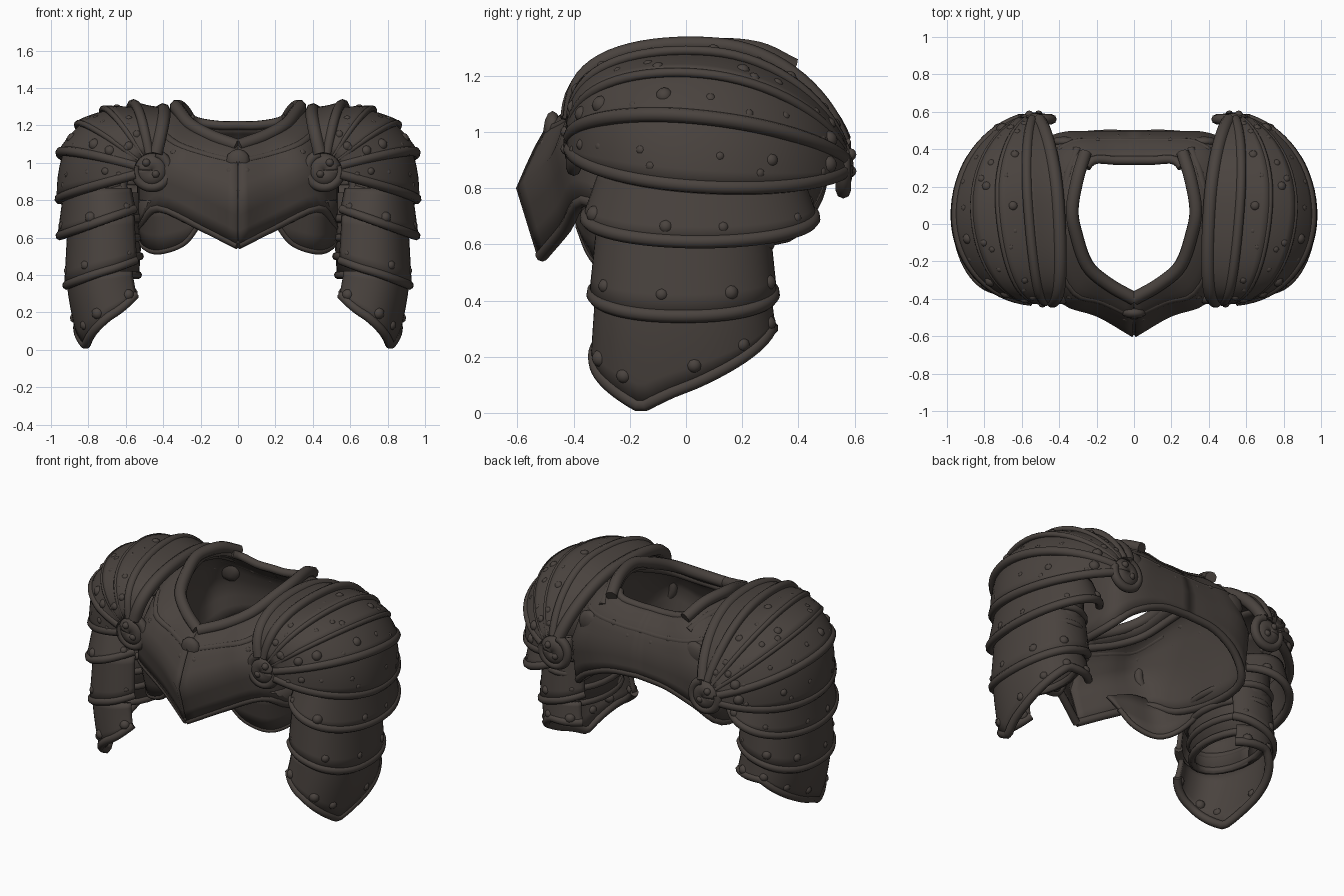
import bpy, bmesh, math, random
from mathutils import Vector, Matrix

if "Cube" in bpy.data.objects:
    bpy.data.objects.remove(bpy.data.objects["Cube"])

random.seed(4)
mat = bpy.data.materials.new("dark_brown_leather")
mat.diffuse_color = (0.068, 0.056, 0.049, 1)
mat.use_nodes = True
mat.node_tree.nodes["Principled BSDF"].inputs["Base Color"].default_value = mat.diffuse_color
studs = []  # (position, radius) of every rivet on the +x side


def finish(ob, mirror=True, thick=0.0, angle=50):
    ob.data.materials.append(mat)
    if thick:
        m = ob.modifiers.new("thickness", 'SOLIDIFY')
        m.thickness, m.offset = thick, 0
    if mirror:
        m = ob.modifiers.new("mirror", 'MIRROR')
        m.merge_threshold = 0.002
    select(ob)
    bpy.ops.object.shade_smooth_by_angle(angle=math.radians(angle))


def select(ob):
    for o in bpy.context.selected_objects:
        o.select_set(False)
    ob.select_set(True)
    bpy.context.view_layer.objects.active = ob


def spline(pts, n=4):
    """Catmull-Rom curve through the points."""
    p = [Vector(v) for v in pts]
    p = [2 * p[0] - p[1]] + p + [2 * p[-1] - p[-2]]
    out = []
    for i in range(1, len(p) - 2):
        a, b, c, d = p[i - 1:i + 3]
        for k in range(n):
            t = k / n
            out.append(0.5 * (2 * b + (c - a) * t + (2 * a - 5 * b + 4 * c - d) * t * t
                              + (3 * b - a - 3 * c + d) * t ** 3))
    return out + [p[-2]]


def from_bmesh(name, bm):
    me = bpy.data.meshes.new(name)
    bm.to_mesh(me)
    bm.free()
    ob = bpy.data.objects.new(name, me)
    bpy.context.collection.objects.link(ob)
    return ob


def sheet(name, rows, thick=0.03):
    """Shell through a grid of points."""
    bm = bmesh.new()
    g = [[bm.verts.new(p) for p in r] for r in rows]
    for r, s in zip(g, g[1:]):
        for i in range(len(r) - 1):
            bm.faces.new((r[i], r[i + 1], s[i + 1], s[i]))
    bmesh.ops.recalc_face_normals(bm, faces=bm.faces)
    finish(from_bmesh(name, bm), True, thick)


def tube(name, pts, r):
    """Rounded rim along a path."""
    cu = bpy.data.curves.new(name, 'CURVE')
    cu.dimensions = '3D'
    cu.bevel_depth, cu.bevel_resolution, cu.use_fill_caps = r, 2, True
    s = cu.splines.new('POLY')
    s.points.add(len(pts) - 1)
    for q, p in zip(s.points, pts):
        q.co = (*p, 1)
    ob = bpy.data.objects.new(name, cu)
    bpy.context.collection.objects.link(ob)
    select(ob)
    bpy.ops.object.convert(target='MESH')
    finish(bpy.context.object)


def add_studs(row, count, big=0.03):
    n = len(row)
    for i in range(count):
        k = int((i + 0.5) / count * n + random.uniform(-1.5, 1.5))
        studs.append((Vector(row[max(1, min(n - 2, k))]), random.uniform(0.018, big)))


# Torso shell: rings from neck to hem, front centre round to back centre
neck = [(0, -.39, 1.08), (.13, -.31, 1.13), (.24, -.22, 1.18), (.29, -.05, 1.25), (.31, .1, 1.28),
        (.28, .25, 1.26), (.22, .34, 1.22), (.1, .34, 1.2), (0, .34, 1.2)]
yoke = [(0, -.49, 1.0), (.17, -.41, 1.04), (.32, -.36, 1.09), (.42, -.15, 1.17), (.46, .1, 1.18),
        (.43, .34, 1.15), (.33, .43, 1.12), (.15, .44, 1.1), (0, .44, 1.1)]
chest = [(0, -.59, .80), (.19, -.48, .89), (.38, -.41, .97), (.50, -.22, .9), (.52, .1, .88),
         (.51, .38, .9), (.4, .47, .95), (.2, .48, .97), (0, .48, .98)]
hem = [(0, -.515, .56), (.2, -.43, .66), (.42, -.36, .76), (.50, -.2, .68), (.52, .1, .62),
       (.50, .36, .63), (.38, .45, .74), (.2, .48, .82), (0, .48, .84)]
rings = [spline(r) for r in (neck, yoke, chest, hem)]
cols = [spline(c, 3) for c in zip(*rings[:3])]
rows = [[c[i] for c in cols] for i in range(len(cols[0]))]
for k in (0.33, 0.66, 1):
    rows.append([a.lerp(b, k) for a, b in zip(rings[2], rings[3])])
sheet("torso_shell", rows, 0.035)
tube("hem_rim", rings[3], 0.024)
add_studs(rows[-2], 7, 0.02)
add_studs(rows[4], 7, 0.022)

# Rolled collar, back neck edge and seams across the yoke
collar = spline([(0, -.40, 1.09), (.14, -.32, 1.14), (.25, -.22, 1.20), (.31, -.05, 1.27),
                 (.33, .08, 1.30), (.30, .25, 1.29), (.26, .38, 1.23)], 5)
tube("collar_roll", collar, 0.036)
tube("collar_lower_roll", [p + Vector((p.x * .16, -.04 if p.y < .1 else .02, -.065)) for p in collar], 0.026)
tube("back_neck_edge", rings[0][22:], 0.025)
tube("back_yoke_band", rings[1][22:], 0.02)
tube("front_yoke_band", rings[1][:12], 0.022)
add_studs(rings[1], 7, 0.024)

# Rounded rib flaps below the breastplate
top = spline([(.15, -.42, .75), (.3, -.39, .8), (.44, -.35, .8), (.51, -.22, .8), (.53, 0, .8)])
low = spline([(.21, -.38, .67), (.29, -.34, .57), (.42, -.29, .525), (.50, -.18, .55), (.53, 0, .62)])
sheet("rib_flap", [[a.lerp(b, k / 3) for a, b in zip(top, low)] for k in range(4)], 0.02)
tube("rib_flap_rim", low, 0.016)

# Shoulder plates: overlapping arcs fanned about a front-to-back axis,
# full at the front and rounding off toward the back
front_pivot, back_pivot = Vector((.46, -.415, .96)), Vector((.53, .575, .88))
LOBE = .09


def shoulder_arc(deg, lift=0.0, n=32):
    f = math.radians(deg)
    up = math.sin(f) ** 2
    R = .375 + .085 * math.cos(f) ** 2 + .02 * math.sin(2 * f) ** 2 + lift
    crest = .12 * up
    e_front, e_back = .85 - .3 * up, 1.15
    d = Vector((math.cos(f), 0, math.sin(f)))
    t0 = math.asin((LOBE / R) ** (1 / e_front))
    t1 = math.pi - math.asin((LOBE / R) ** (1 / e_back))
    out = []
    for i in range(n + 1):
        t = t0 + (t1 - t0) * i / n
        c = math.cos(t)
        y = crest - c * (crest - front_pivot.y if c > 0 else back_pivot.y - crest)
        u = (y - front_pivot.y) / (back_pivot.y - front_pivot.y)
        out.append(front_pivot.lerp(back_pivot, u) + d * R * math.sin(t) ** (e_front if c > 0 else e_back))
    return out


for k, (a, b) in enumerate([(104, 80), (82, 58), (61, 38), (41, 16), (20, -14)]):
    plate = [shoulder_arc(a + (b - a) * i / 5, -.012 + .030 * (i / 5) ** 2) for i in range(6)]
    sheet(f"shoulder_plate_{k + 1}", plate)
    tube(f"shoulder_plate_rim_{k + 1}", plate[-1], 0.027 if k in (0, 3, 4) else 0.017)
    if k == 0:
        tube("shoulder_inner_rim", plate[0], 0.036)
    else:
        add_studs(plate[3], 6, 0.034)
        add_studs(plate[4], 4, 0.024)

# Rounded lobes where the shoulder plates gather at front and back
for name, pivot, sgn in (("front", front_pivot, -1), ("back", back_pivot, 1)):
    def ring(r, y, a0=0, a1=360):
        return [pivot + Vector((r * math.cos(a), sgn * y, r * math.sin(a)))
                for a in (math.radians(a0 + (a1 - a0) * i / 24) for i in range(25))]
    sheet(f"{name}_shoulder_lobe", [ring(r, y) for r, y in ((.002, .012), (.05, .005), (LOBE, -.015))], 0.02)
    tube(f"{name}_shoulder_lobe_rim", ring(LOBE, -.015, 104, 376), 0.027)
    for x, z in ((-.02, -.02), (.03, .04)):
        studs.append((pivot + Vector((x, sgn * .01, z)), .022))


# Arm plates: open arcs wrapped round the outside of the arm
def arm_plate(name, cx, cy, rx, ry, z_top, bottom, span=2.3, tuck=0.0, count=6, start=.95, box=.9):
    n = 44
    grid = []
    for j in range(6):
        s = j / 5
        row = []
        for i in range(n + 1):
            a = -span + 2 * span * i / n
            z = z_top + (bottom(a) - z_top) * s
            c, si = math.cos(a), math.sin(a)
            flare = start + (1.05 - start) * s
            x = cx + rx * flare * math.copysign(abs(c) ** box, c) - tuck * ((z_top - z) / z_top) ** 1.5
            row.append(Vector((x, cy + ry * flare * math.copysign(abs(si) ** box, si), z)))
        grid.append(row)
    sheet(name, grid, 0.028)
    tube(name + "_rim", grid[-1], 0.025)
    add_studs(grid[4], count, 0.034)


arm_plate("upper_arm_plate", .715, .05, .225, .385, .86, lambda a: .61 + .085 * (1 - math.cos(a)), start=.9, box=1)
arm_plate("middle_arm_plate", .70, -.01, .205, .305, .72, lambda a: .345 + .08 * (1 - math.cos(a)))
arm_plate("lower_arm_plate", .70, -.01, .205, .30, .42,
          lambda a: .022 + min(.155 * abs(a + .45), .28), 2.2, .09, 7, 1.0)


# Inner sleeve and straps closing the arm toward the body
def loop(z, rx, ry):
    return [Vector((.70 + rx * math.cos(i * math.pi / 12), .01 + ry * math.sin(i * math.pi / 12), z))
            for i in range(25)]


sheet("arm_sleeve", [loop(.38, .16, .26), loop(.6, .175, .28), loop(.84, .18, .30)], 0.02)
for k, z in enumerate((.40, .50, .60, .70)):
    tube(f"arm_strap_{k + 1}", loop(z, .165 + .01 * k, .265 + .01 * k), 0.022)


# Rivets, front medallion and back discs
def blobs(name, items, mirror=True, squash=1.0):
    bm = bmesh.new()
    for p, r in items:
        m = Matrix.Translation(p) @ Matrix.Diagonal((r, r * squash, r, 1))
        bmesh.ops.create_icosphere(bm, subdivisions=2, radius=1, matrix=m)
    finish(from_bmesh(name, bm), mirror, 0, 60)


blobs("rivets", studs)
blobs("front_medallion", [(Vector((0, -.475, 1.01)), .065)], False, .5)
blobs("back_discs", [(Vector((.37, .44, 1.06)), .075)], True, .4)
